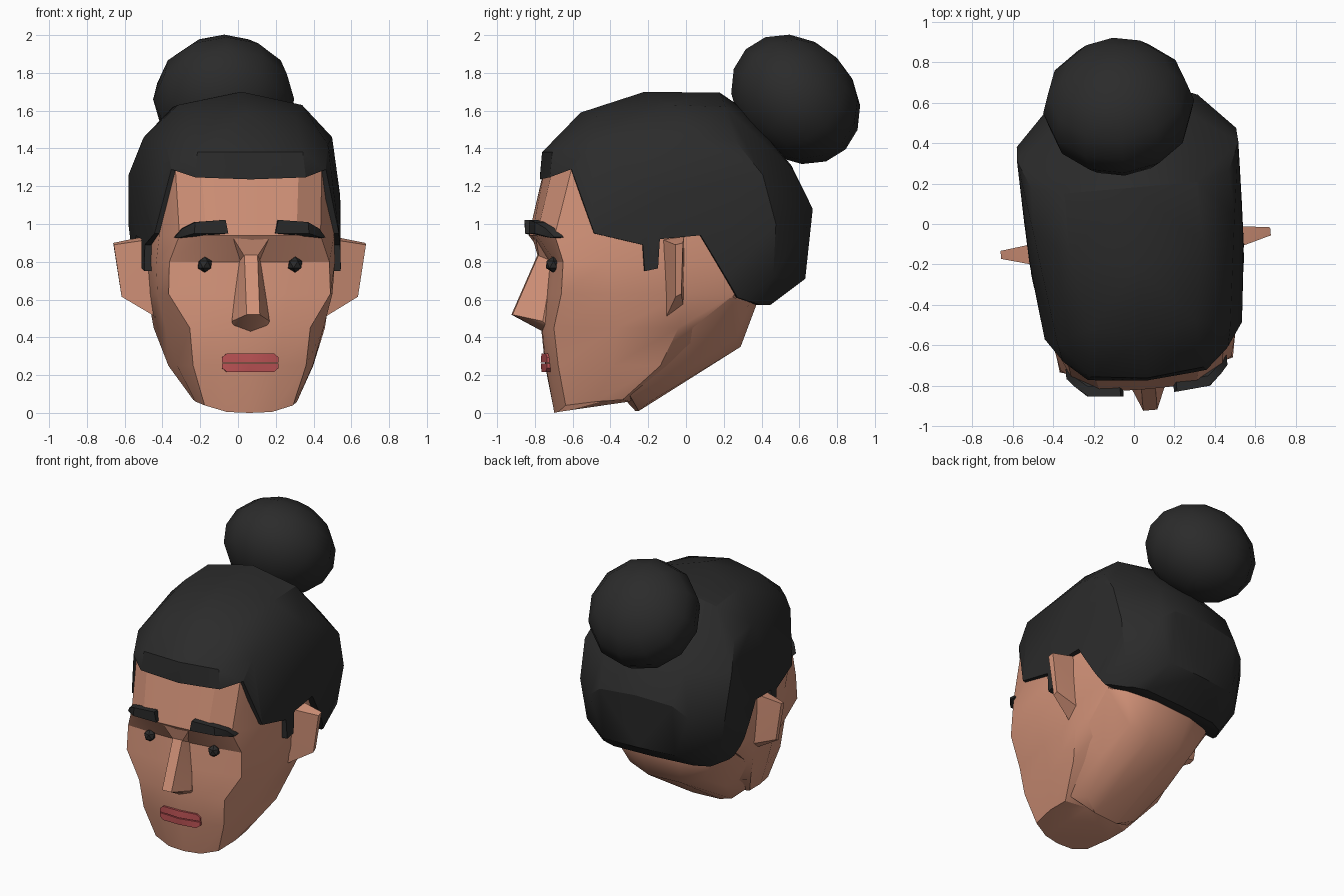
import bpy, bmesh, math
from mathutils import Matrix, Vector

if "Cube" in bpy.data.objects:
    bpy.data.objects.remove(bpy.data.objects["Cube"])

TURN = Matrix.Rotation(math.radians(5), 4, 'Z')   # whole head is turned slightly


def material(name, rgb):
    m = bpy.data.materials.new(name)
    m.diffuse_color = (*rgb, 1)
    m.use_nodes = True
    m.node_tree.nodes["Principled BSDF"].inputs["Base Color"].default_value = m.diffuse_color
    return m


SKIN = material("skin", (0.65, 0.29, 0.19))
BLACK = material("hair_black", (0.024, 0.024, 0.024))
RED = material("lip_red", (0.50, 0.085, 0.09))


def finish(name, bm, mat, angle=30):
    bmesh.ops.recalc_face_normals(bm, faces=bm.faces)
    bm.transform(TURN)
    me = bpy.data.meshes.new(name)
    bm.to_mesh(me)
    bm.free()
    ob = bpy.data.objects.new(name, me)
    bpy.context.collection.objects.link(ob)
    me.materials.append(mat)
    smooth(ob, angle)
    return ob


def select(ob):
    bpy.ops.object.select_all(action='DESELECT')
    ob.select_set(True)
    bpy.context.view_layer.objects.active = ob


def smooth(ob, angle):
    select(ob)
    bpy.ops.object.shade_smooth_by_angle(angle=math.radians(angle))


def hull(name, pts, mat, mirror=True, angle=30):
    """Convex solid around points, optionally mirrored across x."""
    bm = bmesh.new()
    allp = set(pts) | ({(-x, y, z) for x, y, z in pts} if mirror else set())
    for p in sorted(allp):
        bm.verts.new(p)
    res = bmesh.ops.convex_hull(bm, input=bm.verts)
    junk = {v for v in res["geom_interior"] + res["geom_unused"]
            if isinstance(v, bmesh.types.BMVert)}
    bmesh.ops.delete(bm, geom=list(junk), context='VERTS')
    return finish(name, bm, mat, angle)


def flip(pts, s):
    return [(s * x, y, z) for x, y, z in pts]


# Face and skull: half rings from chin to forehead
# (front centre, front middle, face edge, temple, jaw/ear line, behind ear, back)
rows = [
    [(0, -.70, 0), (.12, -.69, .005), (.235, -.66, .04), (.27, -.5, .06), (.27, -.36, .07), (.12, -.31, .06), (0, -.30, .06)],
    [(0, -.745), (.16, -.735), (.30, -.705), (.36, -.42), (.385, -.17), (.2, -.05), (0, -.02), .25],
    [(0, -.765), (.17, -.755), (.32, -.73), (.42, -.40), (.455, -.08), (.36, .1), (0, .2), .45],
    [(0, -.75), (.20, -.735), (.43, -.70), (.465, -.42), (.485, -.04), (.45, .22), (0, .4), .63],
    [(0, -.73), (.22, -.715), (.425, -.69), (.475, -.46), (.50, -.04), (.47, .28), (0, .52), .80],
    [(0, -.82), (.24, -.815), (.375, -.73), (.465, -.53), (.505, -.04), (.48, .3), (0, .58), .94],
    [(0, -.745), (.26, -.725), (.39, -.635), (.455, -.45), (.50, -.05), (.44, .3), (0, .55), 1.32],
]
bm = bmesh.new()
rings = []
for row in rows:
    half = row if len(row) == 7 else [(x, y, row[7]) for x, y in row[:7]]
    ring = half + flip(half[5:0:-1], -1)
    rings.append([bm.verts.new(p) for p in ring])
for a, b in zip(rings, rings[1:]):
    n = len(a)
    for i in range(n):
        j = (i + 1) % n
        bm.faces.new((a[i], a[j], b[j], b[i]))
bm.faces.new(rings[0])
bm.faces.new(rings[-1])
finish("head", bm, SKIN)

# Neck stump sloping up to the back
hull("neck", [(.26, -.32, .09), (.42, -.08, .42), (.45, .20, .62), (.10, -.26, .01),
              (.22, -.21, .06), (.12, .02, .19), (.30, .0, .25), (.12, .28, .35),
              (.28, .24, .39), (.15, .36, .57), (.36, .30, .57), (.35, .25, .75),
              (0, .38, .7), (0, -.3, .08)], SKIN, angle=40)

# Nose and its bridge
hull("nose", [(.06, -.71, .80), (.035, -.785, .84), (.035, -.925, .52), (.10, -.77, .485),
              (.09, -.74, .455), (0, -.76, .43)], SKIN)
hull("nose_bridge", [(.105, -.81, .94), (.06, -.71, .80), (.035, -.785, .83), (0, -.7, .85)], SKIN)

# Hair cap: rounded skull solid trimmed by the hairline seen from the side
hair = hull("hair", [
    (0, -.78, .7), (.30, -.755, .7), (.49, -.53, .7), (.535, -.15, .7), (.53, .1, .65),
    (0, -.78, 1.2), (.30, -.755, 1.2), (.41, -.65, 1.28), (.49, -.53, .95),
    (0, -.765, 1.38), (.28, -.735, 1.38), (.43, -.55, 1.42),
    (0, -.56, 1.59), (.26, -.5, 1.57), (0, -.22, 1.70), (0, .18, 1.695),
    (.33, -.12, 1.63), (.33, .18, 1.62), (.50, .0, 1.46), (.49, .22, 1.44),
    (.53, -.15, 1.15), (.55, .36, 1.26), (.545, .43, 1.0), (.50, .42, .72),
    (0, .32, 1.60), (0, .56, 1.31), (.30, .54, 1.29), (0, .66, 1.1), (.27, .65, 1.08),
    (.37, .61, 1.0), (0, .62, .71), (.27, .61, .71), (.30, .42, .57), (0, .43, .57),
    (.48, .25, .58), (.40, .38, .57)], BLACK)

hairline = [(-1, 1.20), (-.78, 1.235), (-.645, 1.29), (-.53, .95), (-.275, .89), (-.265, .75),
            (-.195, .765), (-.185, .92), (.03, .94), (.23, .61), (.38, .565), (.9, .565),
            (.9, 1.9), (-1, 1.9)]
bm = bmesh.new()
sides = [[bm.verts.new((x, y, z)) for y, z in hairline] for x in (-.9, .9)]
bm.faces.new(sides[0])
bm.faces.new(sides[1])
for i in range(len(hairline)):
    j = (i + 1) % len(hairline)
    bm.faces.new((sides[0][i], sides[0][j], sides[1][j], sides[1][i]))
cutter = finish("hairline_cutter", bm, BLACK)
cutter.hide_render = True
mod = hair.modifiers.new("trim", 'BOOLEAN')
mod.operation = 'INTERSECT'
mod.solver = 'EXACT'
mod.object = cutter
select(hair)
bpy.ops.object.modifier_apply(modifier="trim")
bpy.data.objects.remove(cutter, do_unlink=True)
smooth(hair, 35)

# Bun: flattened ball tilted up and back
bm = bmesh.new()
bmesh.ops.create_uvsphere(bm, u_segments=12, v_segments=8, radius=1)
bm.transform(Matrix.Translation((-.025, .585, 1.66)) @ Matrix.Rotation(math.radians(-45), 4, 'X')
             @ Matrix.Diagonal((.375, .375, .31, 1)))
finish("hair_bun", bm, BLACK, 50)

# Paired parts: ears, eyebrows, eyes
ear = [(.47, -.17, .92), (.47, -.05, .94), (.42, -.15, .49), (.43, -.05, .56),
       (.67, -.115, .89), (.67, -.075, .90), (.628, -.11, .615), (.628, -.08, .63)]
brow = [(.125, -.845, .95), (.14, -.845, 1.022), (.30, -.83, 1.01), (.305, -.83, .95),
        (.365, -.775, .975), (.40, -.735, .93), (.385, -.745, .925)]
for side, s in (("left", -1), ("right", 1)):
    hull(side + "_ear", flip(ear, s), SKIN, False)
    hull(side + "_eyebrow", flip(brow + [(x, y + .05, z) for x, y, z in brow], s), BLACK, False)
    bm = bmesh.new()
    bmesh.ops.create_icosphere(bm, subdivisions=1, radius=.042)
    bm.transform(Matrix.Translation((s * .24, -.728, .785)))
    finish(side + "_eye", bm, BLACK)

# Lips: upper and lower half with a thin gap
for name, inner, outer in (("upper_lip", .268, .315), ("lower_lip", .262, .217)):
    mid = inner + (outer - inner) * .55
    front = [(0, -.772, inner), (.15, -.752, inner), (.15, -.752, mid),
             (.125, -.757, outer), (0, -.768, outer)]
    hull(name, front + [(x, y + .05, z) for x, y, z in front], RED)
